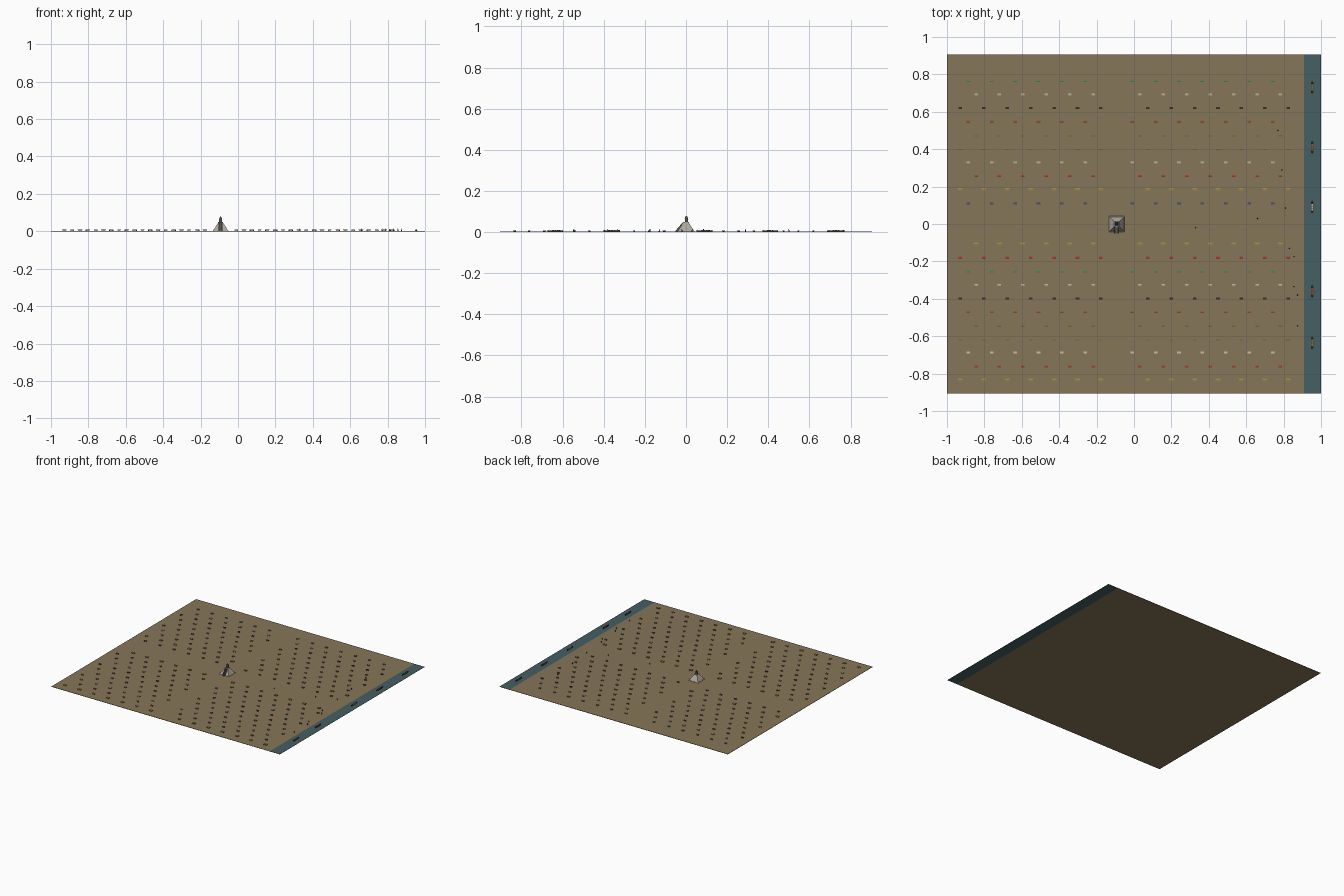
import bpy, bmesh, math
from mathutils import Matrix, Vector

if "Cube" in bpy.data.objects:
    bpy.data.objects.remove(bpy.data.objects["Cube"])


def mat(name, rgb):
    m = bpy.data.materials.new(name)
    m.diffuse_color = (*rgb, 1)
    m.use_nodes = True
    m.node_tree.nodes["Principled BSDF"].inputs["Base Color"].default_value = m.diffuse_color
    return m


def finish(bm, name, material):
    bmesh.ops.recalc_face_normals(bm, faces=bm.faces[:])
    me = bpy.data.meshes.new(name)
    bm.to_mesh(me)
    bm.free()
    ob = bpy.data.objects.new(name, me)
    bpy.context.collection.objects.link(ob)
    me.materials.append(material)
    return ob


def box(bm, x, y, z0, sx, sy, h, rot=0):
    m = (Matrix.Translation((x, y, z0 + h / 2)) @ Matrix.Rotation(rot, 4, 'Z')
         @ Matrix.Diagonal((sx, sy, h, 1)))
    bmesh.ops.create_cube(bm, size=1, matrix=m)


def frustum(bm, x, y, z0, w0, w1, h, sides=4):
    k = 1 / math.sqrt(2) if sides == 4 else 0.5
    m = Matrix.Translation((x, y, z0 + h / 2)) @ Matrix.Rotation(math.pi / 4, 4, 'Z')
    bmesh.ops.create_cone(bm, cap_ends=True, segments=sides, radius1=w0 * k,
                          radius2=w1 * k, depth=h, matrix=m)


def prism(bm, profile, axis, a, b):
    """Extrude a (u, z) profile along x or y from a to b."""
    def p(u, z, t):
        return (t, u, z) if axis == 'x' else (u, t, z)
    f = bm.faces.new([bm.verts.new(p(u, z, a)) for u, z in profile])
    ext = bmesh.ops.extrude_face_region(bm, geom=[f])
    d = Vector((b - a, 0, 0)) if axis == 'x' else Vector((0, b - a, 0))
    bmesh.ops.translate(bm, vec=d,
                        verts=[g for g in ext['geom'] if isinstance(g, bmesh.types.BMVert)])


earth = mat("earth", (0.24, 0.18, 0.10))
water = mat("water", (0.06, 0.115, 0.125))
stone = mat("stone", (0.42, 0.39, 0.33))
dark_stone = mat("dark_stone", (0.10, 0.09, 0.08))
wood = mat("wood", (0.08, 0.05, 0.03))
COL = {
    "green": (0.10, 0.20, 0.10), "cream": (0.50, 0.44, 0.32),
    "dark": (0.04, 0.03, 0.025), "rust": (0.25, 0.09, 0.04),
    "olive": (0.18, 0.17, 0.07), "brown": (0.26, 0.15, 0.06),
    "red": (0.35, 0.05, 0.03), "straw": (0.33, 0.25, 0.08),
    "blue": (0.07, 0.09, 0.15)}
cloth = {k: mat(k + "_cloth", v) for k, v in COL.items()}

# plaza ground falling gently to the bank
G = 0.002
bm = bmesh.new()
prism(bm, [(-1, 0), (0.91, 0), (0.91, 0.0015), (0.3, 0.0025), (-1, 0.0025)], 'y', -0.905, 0.905)
finish(bm, "plaza_ground", earth)

# canal
bm = bmesh.new()
box(bm, 0.955, 0, 0, 0.09, 1.81, 0.0015)
finish(bm, "canal_water", water)

# temple: sloped body, platform, shrine, stair
TX = -0.093
bm = bmesh.new()
frustum(bm, TX, 0, G, 0.084, 0.078, 0.005)
frustum(bm, TX, 0, G + 0.005, 0.076, 0.026, 0.039)
box(bm, TX, 0, 0.046, 0.028, 0.028, 0.003)
finish(bm, "temple_pyramid", stone)
bm = bmesh.new()
box(bm, TX, 0.002, 0.049, 0.015, 0.014, 0.016)
frustum(bm, TX, 0.002, 0.065, 0.018, 0.005, 0.014)
finish(bm, "temple_shrine", dark_stone)
bm = bmesh.new()
steps = 10
for i in range(steps):
    top = 0.046 * (i + 1) / steps
    y0 = -0.050 + 0.036 * i / steps
    box(bm, TX, (y0 - 0.012) / 2, G, 0.016, -0.012 - y0, top - G)
for s in (-1, 1):
    prism(bm, [(-0.051, G), (-0.012, G), (-0.012, 0.049), (-0.0145, 0.049), (-0.051, 0.006)],
          'x', TX + s * 0.008, TX + s * 0.011)
finish(bm, "temple_stair", dark_stone)

# market stalls: staggered rows either side of the avenue
ROWS = ("green cream dark rust olive brown cream red straw blue - - "
        "straw red green cream dark rust olive brown cream red straw").split()
frames = bmesh.new()
for c in COL:
    bm = bmesh.new()
    goods = [i for i, r in enumerate(ROWS) if r == c]
    for i in goods:
        y = 0.765 - 0.0727 * i
        shift = (1, 2, 0)[(i + (i > 10)) % 3] * 0.0417
        sc = 1.3 if c == "straw" else 1.0
        for k in range(15):
            x = -0.928 + shift + 0.1252 * k
            if x > 0.85 or abs(x - TX) < 0.075:
                continue
            w, d = 0.019 * sc, 0.012 * sc
            # awning with a shallow ridge
            prism(bm, [(y - d / 2, 0.0078), (y + d / 2, 0.0078), (y + d / 2, 0.0084),
                       (y, 0.0098), (y - d / 2, 0.0084)], 'x', x - w / 2, x + w / 2)
            # posts and counter
            for sx in (-1, 1):
                for sy in (-1, 1):
                    box(frames, x + sx * w * 0.44, y + sy * d * 0.42, G,
                        0.0012, 0.0012, 0.006)
            box(frames, x, y, G, w * 0.8, d * 0.6, 0.003)
    finish(bm, c + "_awnings", cloth[c])
finish(frames, "stall_frames", wood)

# canoes with cargo
hulls = bmesh.new()
for y, c in ((0.73, "green"), (0.41, "rust"), (0.09, "cream"), (-0.36, "red"), (-0.635, "brown")):
    rings = []
    for t in (-1, -0.75, -0.35, 0.35, 0.75, 1):
        w = 0.0075 * (1 - t * t) + 0.0008
        z = 0.007 + 0.002 * t * t
        rings.append([hulls.verts.new((0.953 + u * w, y + 0.038 * t, v))
                      for u, v in ((-1, z), (-0.6, 0.0012), (0.6, 0.0012), (1, z),
                                   (0.7, z), (0.45, 0.003), (-0.45, 0.003), (-0.7, z))])
    for a, b in zip(rings, rings[1:]):
        for j in range(8):
            hulls.faces.new((a[j], a[(j + 1) % 8], b[(j + 1) % 8], b[j]))
    hulls.faces.new(rings[0])
    hulls.faces.new(rings[-1])
    bm = bmesh.new()
    for o in (-0.012, 0, 0.012):
        box(bm, 0.953, y + o, 0.003, 0.007, 0.009, 0.007)
    finish(bm, "canoe_cargo_" + c, cloth[c])
finish(hulls, "canoe_hulls", wood)

# visitors
bm = bmesh.new()
for x, y in ((0.77, 0.50), (0.79, 0.29), (0.66, 0.03), (0.81, 0.085), (0.83, -0.13),
             (0.855, -0.175), (0.855, -0.335), (0.875, -0.38), (0.875, -0.545), (0.33, -0.02)):
    frustum(bm, x, y, 0.0015, 0.006, 0.004, 0.009, 6)
    bmesh.ops.create_icosphere(bm, subdivisions=1, radius=0.0022,
                               matrix=Matrix.Translation((x, y, 0.0122)))
finish(bm, "visitors", cloth["dark"])
